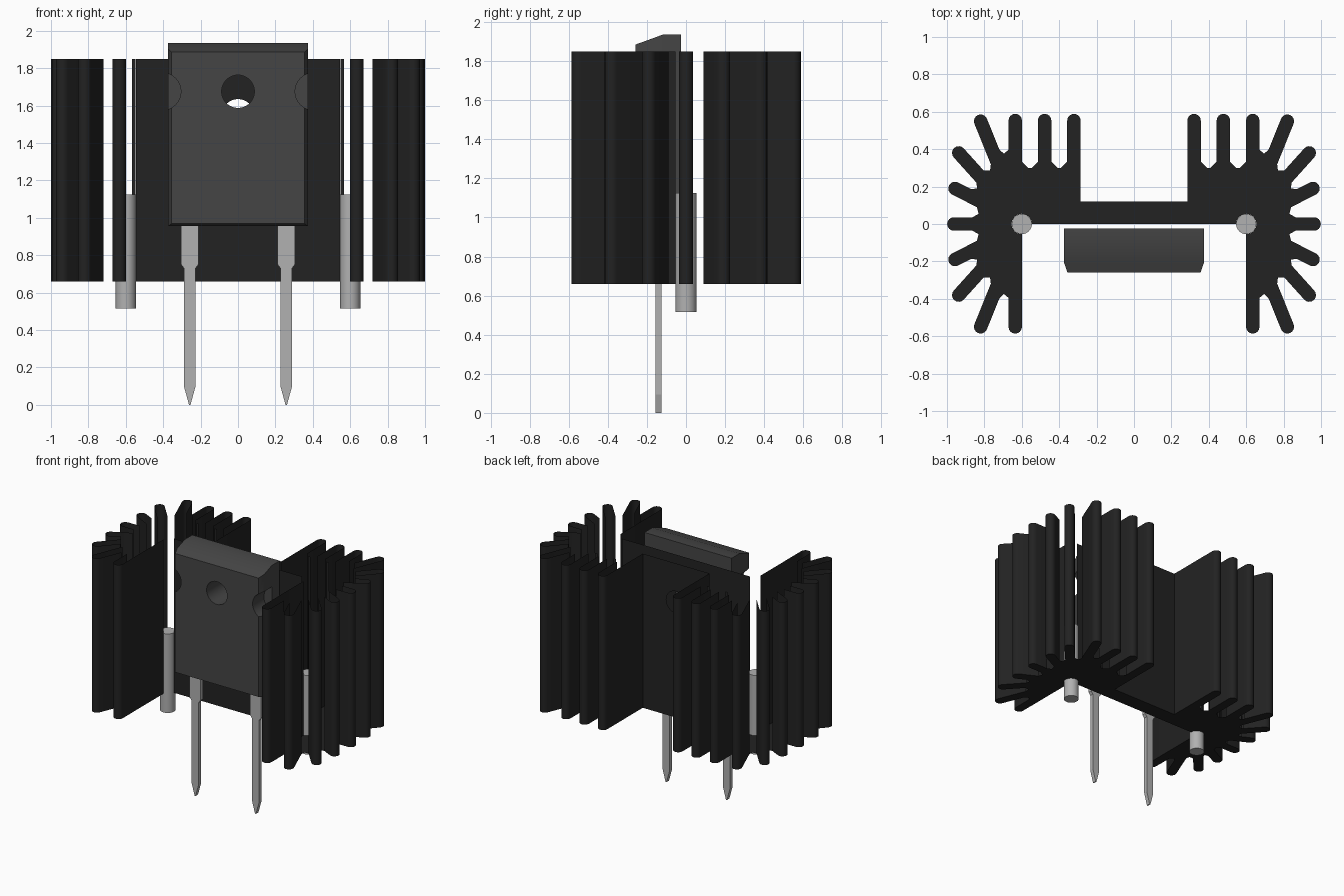
import bpy, bmesh
from math import sin, cos, pi, radians
from mathutils import Vector

cube = bpy.data.objects.get("Cube")
if cube:
    bpy.data.objects.remove(cube)


def material(name, value):
    m = bpy.data.materials.new(name)
    m.use_nodes = True
    col = (value, value, value, 1)
    m.diffuse_color = col
    bsdf = m.node_tree.nodes["Principled BSDF"]
    bsdf.inputs["Base Color"].default_value = col
    bsdf.inputs["Roughness"].default_value = 0.6
    return m


BLACK = material("black anodised", 0.016)
PLASTIC = material("dark grey plastic", 0.06)
METAL = material("light grey metal", 0.44)


def finish(name, bm, mat, fix_normals=True):
    bmesh.ops.remove_doubles(bm, verts=bm.verts, dist=0.0005)
    if fix_normals:
        bmesh.ops.recalc_face_normals(bm, faces=bm.faces)
    me = bpy.data.meshes.new(name)
    bm.to_mesh(me)
    bm.free()
    ob = bpy.data.objects.new(name, me)
    bpy.context.collection.objects.link(ob)
    me.materials.append(mat)
    return ob


def activate(ob):
    bpy.ops.object.select_all(action="DESELECT")
    ob.select_set(True)
    bpy.context.view_layer.objects.active = ob


def smooth(ob):
    activate(ob)
    bpy.ops.object.shade_smooth_by_angle(angle=radians(35))


def face(bm, points, flip=False):
    points = list(points)
    if flip:
        points.reverse()
    return bm.faces.new([bm.verts.new(p) for p in points])


def cylinder(name, centre, radius, depth, mat, axis="Z", sides=32):
    rot = (pi / 2, 0, 0) if axis == "Y" else (0, 0, 0)
    bpy.ops.mesh.primitive_cylinder_add(vertices=sides, radius=radius, depth=depth,
                                        location=centre, rotation=rot)
    ob = bpy.context.object
    ob.name = name
    ob.data.materials.append(mat)
    return ob


# Heat sink: fins of one half, clockwise (tip x, tip y, angle, first wall, second wall)
LOW, HIGH, HALF = 0.66, 1.85, 0.036
straight = [(0.321, 0.553, 90, 0.433, 0.22),
            (0.478, 0.553, 90, 0.22, 0.22),
            (0.635, 0.553, 90, 0.22, 0.155)]
slanted = [(0.82, 0.55, 68, 0.18, 0.235),
           (0.937, 0.38, 48, 0.16, 0.18),
           (0.957, 0.19, 27, 0.08, 0.15)]
fins = straight + slanted + [(0.963, 0, 0, 0.1, 0.1)]
fins += [(x, -y, -a, l2, l1) for x, y, a, l1, l2 in reversed(slanted)]
fins += [(0.635, -0.55, -90, 0.155, 0.495)]

# Outline entries: point, and whether the edge to the next point carries a wall
outline = []
for i, (x, y, angle, l1, l2) in enumerate(fins):
    a = radians(angle)
    d = Vector((cos(a), sin(a)))
    n = Vector((-d.y, d.x)) * HALF
    tip = Vector((x, y))
    start, end = tip + n - d * l1, tip - n - d * l2
    if i in (1, 2):
        # flat-bottomed gap with open corner fillets
        prev = outline[-1][0]
        f = 0.033
        outline += [((prev[0] + f, 0.3), True), ((start.x - f, 0.3), False)]
    elif i > 2:
        # round-bottomed gap
        prev = Vector(outline[-1][0])
        mid = (prev + start) / 2
        side = start - prev
        mid += Vector((side.y, -side.x)).normalized() * 0.022
        outline.append((tuple(mid), False))
    outline.append((tuple(start), True))
    for k in range(9):
        t = a + pi / 2 - pi * k / 8
        outline.append(((x + HALF * cos(t), y + HALF * sin(t)), True))
    outline.append((tuple(end), False))

# Socket around each mounting pin
PIN_X, PIN_R = 0.6, 0.055
for k in range(1, 13):
    t = -pi / 2 + 1.5 * pi * k / 12
    outline.append(((PIN_X + PIN_R * cos(t), PIN_R * sin(t)), False))

bm = bmesh.new()
right = [p for p, wall in outline]
ring = right + [(-x, y) for x, y in reversed(right)]
face(bm, [(x, y, LOW) for x, y in ring])
for s in (1, -1):
    for (p, wall), (q, _) in zip(outline, outline[1:]):
        if wall and (Vector(p) - Vector(q)).length > 0.001:
            face(bm, [(s * p[0], p[1], LOW), (s * p[0], p[1], HIGH),
                      (s * q[0], q[1], HIGH), (s * q[0], q[1], LOW)], s < 0)
    # Web walls with the screw hole, one half at a time
    for y, edge in ((right[0][1], right[0][0]), (0, right[-1][0])):
        pts = [(0, HIGH), (edge, HIGH), (edge, LOW), (0, LOW)]
        for k in range(13):
            t = -pi / 2 + pi * k / 12
            pts.append((0.085 * cos(t), 1.55 + 0.085 * sin(t)))
        face(bm, [(s * px, y, pz) for px, pz in pts], (s < 0) != (y == 0))
smooth(finish("heat_sink", bm, BLACK, fix_normals=False))

# Mounting pins
for s, side in ((1, "left"), (-1, "right")):
    smooth(cylinder(side + "_mounting_pin", (s * PIN_X, 0, 0.82), PIN_R - 0.001, 0.61, METAL))

# Package body: side profile (y, z, half width)
profile = [(-0.025, 0.955, 0.373), (-0.21, 0.955, 0.373), (-0.258, 0.968, 0.356),
           (-0.258, 1.885, 0.356), (-0.21, 1.902, 0.373), (-0.12, 1.935, 0.373),
           (-0.025, 1.935, 0.373)]
bm = bmesh.new()
for (y, z, w), (y2, z2, w2) in zip(profile, profile[1:] + profile[:1]):
    face(bm, [(-w, y, z), (w, y, z), (w2, y2, z2), (-w2, y2, z2)])
back = [profile[i] for i in (0, 1, 4, 5, 6)]
for s in (1, -1):
    face(bm, [(s * w, y, z) for y, z, w in back])
    face(bm, [(s * w, y, z) for y, z, w in profile[1:5]])
body = finish("package_body", bm, PLASTIC)

# Screw hole and the two side recesses
cutters = [cylinder("hole_cutter", (0, -0.15, 1.675), 0.088, 0.6, PLASTIC, "Y")]
for s in (1, -1):
    cutters.append(cylinder("recess_cutter", (s * 0.405, -0.27, 1.675), 0.1, 0.3, PLASTIC, "Y"))
for c in cutters:
    c.hide_render = True
    activate(body)
    mod = body.modifiers.new("cut", "BOOLEAN")
    mod.operation = "DIFFERENCE"
    mod.solver = "EXACT"
    mod.object = c
    bpy.ops.object.modifier_apply(modifier=mod.name)
    bpy.data.objects.remove(c)
smooth(body)

# Leads: half width at each height, tapering to a point
lead = [(0.046, 0.96), (0.046, 0.75), (0.03, 0.728), (0.03, 0.095), (0.004, 0.0)]
shape = lead + [(-w, z) for w, z in reversed(lead)]
for s, side in ((1, "left"), (-1, "right")):
    bm = bmesh.new()
    f = face(bm, [(s * 0.258 + w, -0.155, z) for w, z in shape])
    ext = bmesh.ops.extrude_face_region(bm, geom=[f], use_keep_orig=True)
    moved = [v for v in ext["geom"] if isinstance(v, bmesh.types.BMVert)]
    bmesh.ops.translate(bm, verts=moved, vec=(0, 0.03, 0))
    finish(side + "_lead", bm, METAL)
